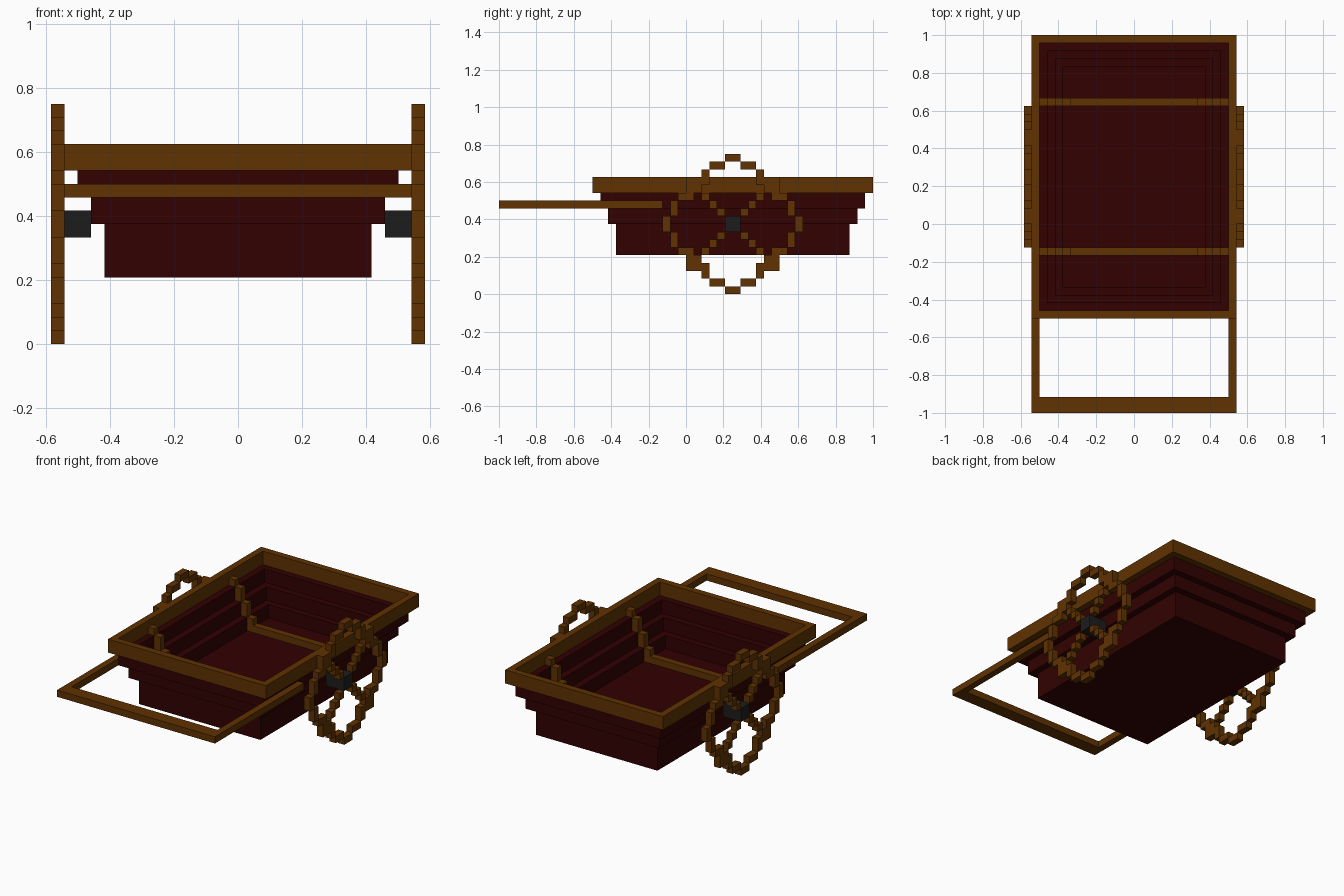
import bpy
import bmesh

cube = bpy.data.objects.get("Cube")
if cube:
    bpy.data.objects.remove(cube, do_unlink=True)

U = 1 / 24  # size of one block


def material(name, rgb):
    m = bpy.data.materials.new(name)
    m.use_nodes = True
    m.diffuse_color = (*rgb, 1)
    m.node_tree.nodes["Principled BSDF"].inputs["Base Color"].default_value = (*rgb, 1)
    return m


wood = material("brown wood", (0.115, 0.032, 0.0003))
planks = material("dark red planks", (0.032, 0.0003, 0.0003))
iron = material("black iron", (0.012, 0.012, 0.012))


def build(name, boxes, mat):
    """One object from boxes (x0, x1, y0, y1, z0, z1) given in blocks."""
    bm = bmesh.new()
    for x0, x1, y0, y1, z0, z1 in boxes:
        for v in bmesh.ops.create_cube(bm, size=1)["verts"]:
            v.co = ((x1 if v.co.x > 0 else x0) * U,
                    (y1 if v.co.y > 0 else y0) * U,
                    (z1 if v.co.z > 0 else z0) * U)
    mesh = bpy.data.meshes.new(name)
    bm.to_mesh(mesh)
    bm.free()
    mesh.materials.append(mat)
    obj = bpy.data.objects.new(name, mesh)
    bpy.context.collection.objects.link(obj)
    return obj


def frame(w, z0, z1):
    """Rectangular wall, one block thick, of half width w, centred on y = 6."""
    y0, y1 = 1 - w, 11 + w
    return [(-w, w, y0, y0 + 1, z0, z1), (-w, w, y1 - 1, y1, z0, z1),
            (-w, 1 - w, y0 + 1, y1 - 1, z0, z1), (w - 1, w, y0 + 1, y1 - 1, z0, z1)]


def mirror_x(boxes):
    return boxes + [(-b[1], -b[0], *b[2:]) for b in boxes]


# Stepped tub with a thick floor, and the rim around its top
build("tub_walls", frame(12, 11, 13) + frame(11, 9, 11) + frame(10, 5, 9), planks)
build("tub_floor", [(-9, 9, -8, 20, 5, 7)], planks)
build("top_rim", frame(13, 13, 15), wood)

# Ribs stepping down the walls and across the floor
for name, y in (("front_rib", -4), ("rear_rib", 15)):
    steps = [(11, 12, 13, 14), (10, 11, 11, 13), (9, 10, 9, 11), (8, 9, 7, 9)]
    sides = mirror_x([(a, b, y, y + 1, c, d) for a, b, c, d in steps])
    build(name, sides + [(-8, 8, y, y + 1, 7, 8)], wood)

# Pull handle
build("handle", mirror_x([(12, 13, -22, -3, 11, 12)]) + [(-13, 13, -24, -22, 11, 12)], wood)

# Wheels: one quarter of the rim and a diagonal spoke, repeated in all quadrants
quarter = [(0, 1, 8, 9), (1, 3, 7, 8), (3, 4, 5, 7), (4, 6, 4, 6),
           (5, 7, 3, 4), (7, 8, 1, 3), (8, 9, 0, 1),
           (1, 2, 1, 2), (2, 3, 2, 3), (3, 4, 3, 4)]
for side, s in (("left", 1), ("right", -1)):
    x0, x1 = sorted((13 * s, 14 * s))
    boxes = []
    for sy in (1, -1):
        for sz in (1, -1):
            for a, b, c, d in quarter:
                ya, yb = sorted((6 + sy * a, 6 + sy * b))
                za, zb = sorted((9 + sz * c, 9 + sz * d))
                boxes.append((x0, x1, ya, yb, za, zb))
    build(side + "_wheel", boxes, wood)
    h0, h1 = sorted((11 * s, 14 * s))
    build(side + "_hub", [(h0, h1, 5, 7, 8, 10)], iron)
